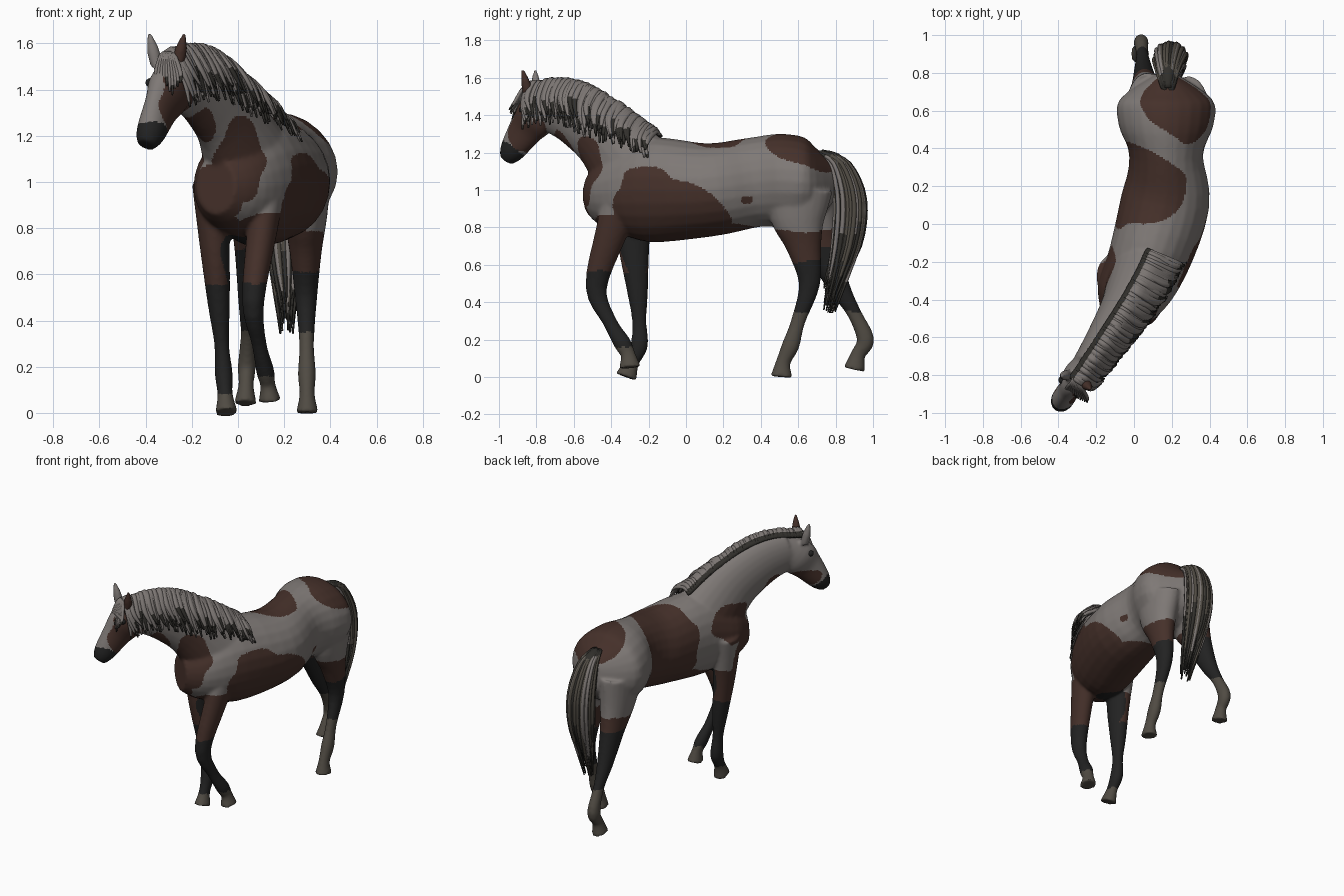
import bpy, bmesh, math, random
from mathutils import Vector

random.seed(4)
cube = bpy.data.objects.get("Cube")
if cube:
    bpy.data.objects.remove(cube)

X, Y, Z = Vector((1, 0, 0)), Vector((0, 1, 0)), Vector((0, 0, 1))
GREY, BROWN, BLACK, SOCK, LIGHT, DARK = range(6)


def material(name, *colour):
    created = bpy.data.materials.new(name)
    created.use_nodes = True
    created.diffuse_color = (*colour, 1)
    shader = created.node_tree.nodes["Principled BSDF"]
    shader.inputs["Base Color"].default_value = (*colour, 1)
    return created


MATERIALS = [
    material("coat grey", .21, .19, .18),
    material("coat brown", .06, .03, .023),
    material("leg black", .016, .016, .016),
    material("sock and hoof grey", .08, .07, .056),
    material("hair light", .2, .18, .17),
    material("hair dark", .03, .028, .024),
]


def bend(y):
    """Sideways position of the spine, which curves toward the head."""
    ahead = max(0, .2 - y) ** 2
    return .17 - .65 * ahead / (1 + .4 * ahead)


def spline(rows, steps):
    """Smooth curve through rows of any length."""
    rows = [Vector(row) for row in rows]
    last = len(rows) - 1
    slopes = [(rows[min(i + 1, last)] - rows[max(i - 1, 0)]) / 2 for i in range(last + 1)]
    curve = []
    for i in range(last):
        for step in range(steps):
            t = step / steps
            ease = t * t * (3 - 2 * t)
            curve.append(rows[i] * (1 - ease) + rows[i + 1] * ease
                         + slopes[i] * t * (1 - t) ** 2 - slopes[i + 1] * t * t * (1 - t))
    return curve + [rows[last]]


def direction(points, i):
    return (points[min(i + 1, len(points) - 1)] - points[max(i - 1, 0)]).normalized()


def loft(bm, rows, reference, sides=24, shade=lambda f: GREY):
    """Skin rows of (x, y, z, radius across, radius deep) with elliptical rings."""
    path = spline(rows, 4)
    centres = [Vector(row[:3]) for row in path]
    last = len(path) - 1
    rings = []
    for i, centre in enumerate(centres):
        along = direction(centres, i)
        across = along.cross(reference).normalized()
        deep = across.cross(along)
        angles = [math.tau * side / sides for side in range(sides)]
        rings.append([bm.verts.new(centre + across * path[i][3] * math.cos(angle)
                                   + deep * path[i][4] * math.sin(angle)) for angle in angles])
    for i in range(last):
        for side in range(sides):
            after = (side + 1) % sides
            face = bm.faces.new((rings[i][side], rings[i][after],
                                 rings[i + 1][after], rings[i + 1][side]))
            face.material_index = shade(i / last)
    bm.faces.new(rings[0]).material_index = shade(0)
    bm.faces.new(rings[last]).material_index = shade(1)


def lock(bm, points, thick, wide, reference, shade):
    """A strand of hair that narrows to a tip."""
    rows = [(*point, thick, wide) for point in points[:-1]]
    loft(bm, rows + [(*points[-1], thick / 3, wide / 3)], reference, 8, shade)


def hair_shade(main=LIGHT):
    """Dark root and tip around the main colour."""
    tip_start = random.uniform(.6, 1)
    return lambda f: DARK if f > tip_start or f < .1 else main


def finish(name, bm):
    bmesh.ops.recalc_face_normals(bm, faces=bm.faces)
    mesh = bpy.data.meshes.new(name)
    for entry in MATERIALS:
        mesh.materials.append(entry)
    bm.to_mesh(mesh)
    bm.free()
    mesh.shade_smooth()
    created = bpy.data.objects.new(name, mesh)
    bpy.context.collection.objects.link(created)
    return created


# Torso, neck and head: (y, z, radius across, radius deep) along the bent spine
TORSO = [(.79, 1.05, .06, .1), (.66, 1.04, .245, .22), (.52, 1.05, .25, .25),
         (.36, 1.04, .195, .24), (.12, 1, .235, .25), (-.2, 1, .215, .28),
         (-.4, .98, .18, .2), (-.5, .98, .1, .12)]
NECK = [(-.28, 1.1, .17, .24), (-.43, 1.28, .12, .19), (-.6, 1.4, .09, .16), (-.75, 1.45, .07, .13)]
HEAD = [(-.7, 1.5, .05, .07), (-.8, 1.4, .08, .12), (-.86, 1.32, .06, .1),
        (-.93, 1.21, .06, .07), (-.96, 1.16, .04, .04)]
body = bmesh.new()
for rows in (TORSO, NECK, HEAD):
    loft(body, [(bend(row[0]), *row) for row in rows], Z)

# Ears and eyes sit on either side of the turned head
face_side = Vector((.9, -.4, 0))
poll = Vector((bend(-.82), -.82, 1.5))
brow = Vector((bend(-.85), -.85, 1.43))
eyes = bmesh.new()
for sign in (1, -1):
    root = poll + face_side * sign * .05
    tip = poll + face_side * sign * .085 + Z * .145 - Y * .02
    loft(body, [(*root, .025, .03), (*((root + tip) / 2), .027, .025), (*tip, .008, .008)], Y)
    ball = bmesh.ops.create_icosphere(eyes, subdivisions=2, radius=.02)
    bmesh.ops.translate(eyes, verts=ball["verts"], vec=brow + face_side * sign * .06)
for face in eyes.faces:
    face.material_index = BLACK
finish("eyes", eyes)


def leg(girths, top_x, foot_x, sway, joints):
    """Joints are (y, z) from the top down; thick parts are deeper than wide."""
    rows = []
    for girth, (y, z) in zip(girths, joints):
        x = foot_x + (top_x - foot_x) * z + sway * math.sin(math.pi * z) ** 2
        rows.append((x, y, z, girth, girth * (1.2 + 8 * max(0, girth - .05))))
    loft(body, rows, Y)


# Legs, from the top down to the hoof
LOWER = (.032, .039, .033, .05)
FORE = (.08, .065, .048, *LOWER)
HIND = (.11, .095, .07, .048, *LOWER)
leg(FORE, .13, .14, -.07,
    [(-.32, 1), (-.4, .77), (-.48, .48), (-.41, .3), (-.34, .18), (-.31, .12), (-.3, .05)])
leg(FORE, -.12, -.05, 0,
    [(-.28, 1), (-.28, .72), (-.26, .47), (-.25, .3), (-.25, .17), (-.29, .08), (-.32, 0)])
leg(HIND, .29, .3, 0, [(.6, 1), (.6, .85), (.63, .7), (.66, .5),
                       (.6, .3), (.56, .17), (.52, .08), (.51, 0)])
leg(HIND, .07, .03, 0, [(.62, 1), (.66, .85), (.73, .68), (.82, .48),
                        (.9, .34), (.96, .2), (.92, .12), (.9, .04)])

# Fuse the parts into one smooth skin
horse = finish("horse_body", body)
remesh = horse.modifiers.new("fuse", "REMESH")
remesh.mode = "VOXEL"
remesh.voxel_size = .01
relax = horse.modifiers.new("relax", "SMOOTH")
relax.factor = .5
relax.iterations = 6
graph = bpy.context.evaluated_depsgraph_get()
skin = bpy.data.meshes.new_from_object(horse.evaluated_get(graph))
horse.modifiers.clear()
horse.data = skin
skin.materials.clear()
for entry in MATERIALS:
    skin.materials.append(entry)
skin.shade_smooth()

# Coat patches: colour, centre, radius, half height
PATCHES = [
    (BROWN, (.26, .66, 1.24), .23, .15),    # rump
    (BROWN, (.06, .2, 1.05), .26, .32),     # back and right barrel
    (BROWN, (.2, -.17, .94), .21, .21),     # left shoulder
    (BROWN, (.25, -.08, .85), .32, .22),    # left barrel
    (BROWN, (.14, .1, .74), .32, .12),      # belly
    (BROWN, (-.2, -.28, 1.1), .17, .13),    # right shoulder
    (BROWN, (0, -.5, 1.1), .12, .19),       # upper breast
    (BROWN, (-.09, -.45, .95), .14, .14),   # lower breast
    (BROWN, (-.12, -.4, .84), .15, .2),     # right forearm
    (BROWN, (.1, -.4, .73), .14, .17),      # left forearm
    (BROWN, (.37, .33, .95), .035, .03),    # flank spot
    (BROWN, (-.18, -.63, 1.25), .08, .13),  # throat
    (BROWN, (-.22, -.88, 1.34), .13, .18),  # left cheek
    (BROWN, (-.34, -.8, 1.26), .11, .07),   # jaw
    (BROWN, (-.25, -.87, 1.6), .07, .1),    # left ear
    (BLACK, (-.38, -.96, 1.17), .1, .1),    # muzzle
    (BLACK, (-.02, -.26, .7), .1, .17),     # between the forelegs
]


def coat(point):
    wave = .01 * math.sin(point.z * 30 + point.y * 20)
    hind = point.y > .4
    left = point.x > .17
    left_hoof = .09 < point.x < .2 and point.z < .16 and not hind
    if left_hoof or point.z < (.35 + wave if hind else .08):
        return SOCK
    if point.z < (.56 if not hind else .62 if left else .7) + wave:
        return BLACK
    colour = BROWN if point.z < .78 + wave else GREY
    for tint, centre, radius, half_height in PATCHES:
        offset = point - Vector(centre) + (X + Y - Z) * wave
        if (offset.xy.length / radius) ** 2 + (offset.z / half_height) ** 2 < 1:
            colour = tint
    return colour


for face in skin.polygons:
    face.material_index = coat(face.center)

# Mane: flat locks thrown over the crest to the left
mane = bmesh.new()
ridge = spline([(-.15, 1.31), (-.33, 1.44), (-.5, 1.54), (-.65, 1.58), (-.82, 1.56)], 25)
crest = [Vector((bend(y), y, z)) for y, z in ridge]
for i, root in enumerate(crest):
    forward = i / len(crest)
    heading = direction(crest, i)
    out = Z.cross(heading).normalized()
    reach = .18 - .07 * forward
    drop = min(.2, .1 + forward / 4) * random.uniform(.75, 1.2)
    lift = random.uniform(0, .015)
    lock(mane, [root - out * .03 - Z * .02,
                root + out * .03 + Z * lift,
                root + out * (reach * .75 + lift) - Z * drop * .45,
                root + out * (reach + lift) - Z * drop - heading * lift * 3],
         .011, .016, heading, hair_shade())
finish("mane", mane)

# Forelock: locks fanned over the forehead
forelock = bmesh.new()
for i in range(10):
    fan = face_side * (i - 4) * .013
    root = poll + Z * .05
    lock(forelock, [root + Y * .03,
                    root - Y * .03 + fan / 2,
                    root - Y * .07 - Z * .08 + fan,
                    root - Y * .1 - Z * random.uniform(.12, .18) + fan],
         .01, .009, Y, hair_shade())
finish("forelock", forelock)

# Tail: a core with loose strands around it
tail = bmesh.new()
TAIL = [Vector(p) for p in ((.18, .72, 1.2), (.18, .82, 1.14), (.19, .88, .95),
                            (.2, .86, .7), (.21, .77, .44))]
SPREAD = (.3, .7, 1, .9, .4)
loft(tail, [(*p, .06 * s, .07 * s) for p, s in zip(TAIL, SPREAD)], X, 16, lambda f: DARK)
for i in range(60):
    angle = math.tau * i / 60
    ring = (X * math.cos(angle) + Y * math.sin(angle)) * random.uniform(.06, .085)
    points = [p + ring * s for p, s in zip(TAIL, SPREAD)]
    points[-1] = points[-1] - Z * random.uniform(-.08, .1)
    lock(tail, points, .012, .012, X, hair_shade(random.choice((LIGHT, SOCK, SOCK, DARK))))
finish("tail", tail)
